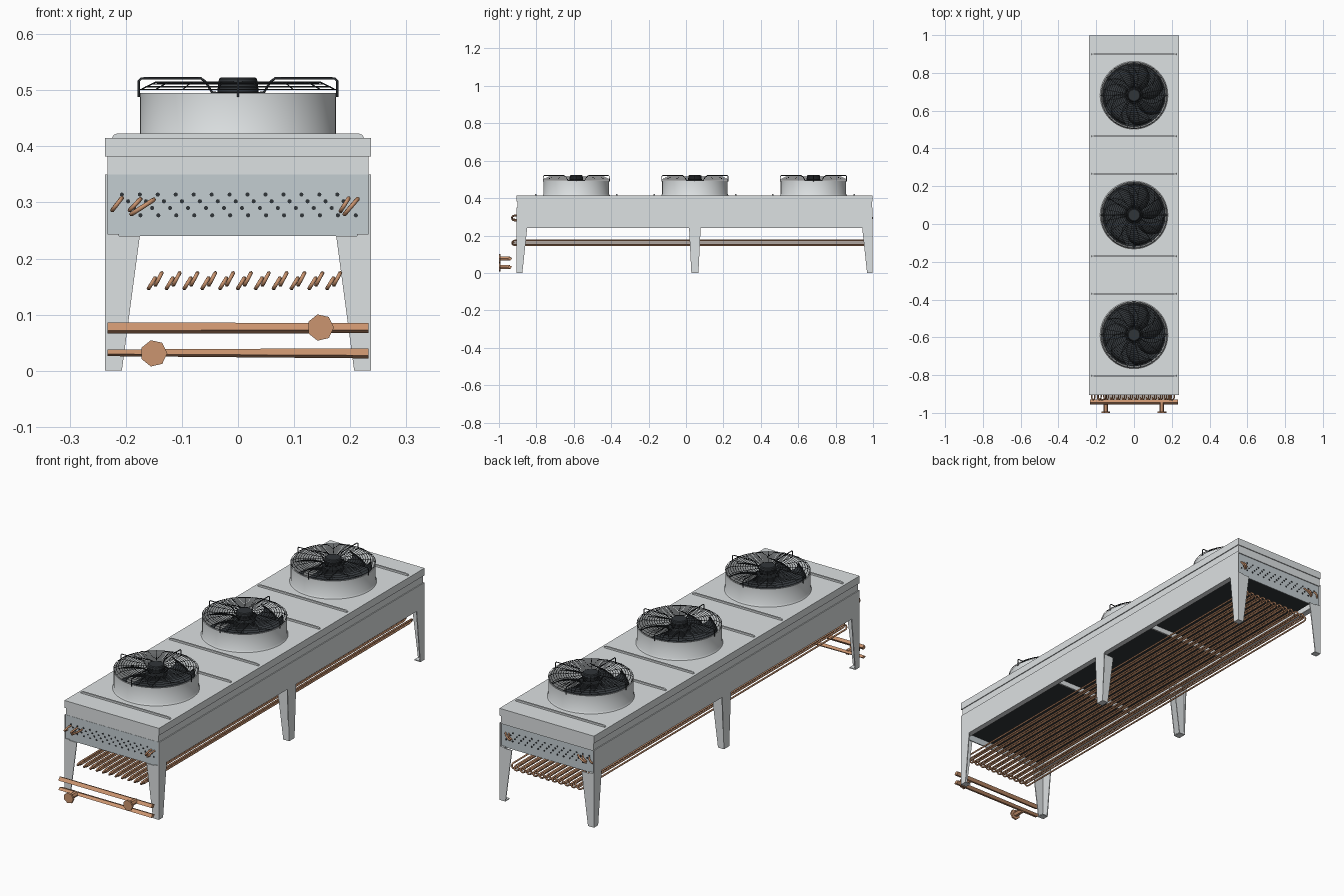
import bpy, bmesh
from math import sin, cos, pi
from mathutils import Vector

if "Cube" in bpy.data.objects:
    bpy.data.objects.remove(bpy.data.objects["Cube"])

def material(name, c):
    m = bpy.data.materials.new(name)
    m.diffuse_color = (*c, 1)
    m.use_nodes = True
    m.node_tree.nodes["Principled BSDF"].inputs["Base Color"].default_value = m.diffuse_color
    return m

PALE = material("pale_metal", (0.72, 0.75, 0.76))
PLATE = material("end_metal", (0.55, 0.61, 0.64))
BLACK = material("black", (0.03, 0.035, 0.04))
COPPER = material("copper", (0.60, 0.30, 0.16))

def finish(name, bm, mat, smooth=False):
    bmesh.ops.recalc_face_normals(bm, faces=bm.faces)
    me = bpy.data.meshes.new(name)
    bm.to_mesh(me)
    bm.free()
    ob = bpy.data.objects.new(name, me)
    bpy.context.collection.objects.link(ob)
    me.materials.append(mat)
    if smooth:
        bpy.ops.object.select_all(action='DESELECT')
        bpy.context.view_layer.objects.active = ob
        ob.select_set(True)
        bpy.ops.object.shade_smooth_by_angle(angle=0.6)
    return ob

def prism(bm, pts, axis, a, b):
    """Extrude a 2D outline along axis (0=x, 1=y, 2=z) from a to b."""
    def p3(p, d):
        q = list(p)
        q.insert(axis, d)
        return q
    lo = [bm.verts.new(p3(p, a)) for p in pts]
    hi = [bm.verts.new(p3(p, b)) for p in pts]
    bm.faces.new(lo)
    bm.faces.new(hi[::-1])
    n = len(pts)
    for i in range(n):
        bm.faces.new((lo[i], lo[(i + 1) % n], hi[(i + 1) % n], hi[i]))

def circle(cx, cy, r, n):
    return [(cx + r * cos(2 * pi * i / n), cy + r * sin(2 * pi * i / n)) for i in range(n)]

def boxes(name, items, mat):
    bm = bmesh.new()
    for x0, x1, y0, y1, z0, z1 in items:
        prism(bm, [(x0, y0), (x1, y0), (x1, y1), (x0, y1)], 2, z0, z1)
    return finish(name, bm, mat)

def lathe(name, pts, y, mat, n=48, closed=False):
    bm = bmesh.new()
    rings = [[bm.verts.new((r * cos(2 * pi * i / n), y + r * sin(2 * pi * i / n), z))
              for i in range(n)] for r, z in pts]
    pairs = list(zip(rings, rings[1:])) + ([(rings[-1], rings[0])] if closed else [])
    for a, b in pairs:
        for i in range(n):
            bm.faces.new((a[i], a[(i + 1) % n], b[(i + 1) % n], b[i]))
    if not closed:
        bm.faces.new(rings[0])
        bm.faces.new(rings[-1])
    return finish(name, bm, mat, True)

def rods(name, paths, r, mat, cyclic=False, res=1):
    cu = bpy.data.curves.new(name, 'CURVE')
    cu.dimensions = '3D'
    cu.bevel_depth, cu.bevel_resolution, cu.use_fill_caps = r, res, True
    for path in paths:
        s = cu.splines.new('POLY')
        s.points.add(len(path) - 1)
        for p, co in zip(s.points, path):
            p.co = (*co, 1)
        s.use_cyclic_u = cyclic
    tmp = bpy.data.objects.new(name + "_path", cu)
    bpy.context.collection.objects.link(tmp)
    bpy.context.view_layer.update()
    me = bpy.data.meshes.new_from_object(tmp.evaluated_get(bpy.context.evaluated_depsgraph_get()))
    bpy.data.objects.remove(tmp)
    me.name = name
    me.materials.clear()
    me.materials.append(mat)
    ob = bpy.data.objects.new(name, me)
    bpy.context.collection.objects.link(ob)
    return ob

Y0, Y1, YM, W = -0.905, 0.998, 0.0475, 0.237
FANS = [YM - 0.634, YM, YM + 0.634]

# Casing: side panels, stepped upper band and cap rim
def frame(hx, y0, y1, z0, z1, t=0.004):
    return [(-hx, -hx + t, y0, y1, z0, z1), (hx - t, hx, y0, y1, z0, z1),
            (-hx + t, hx - t, y0, y0 + t, z0, z1), (-hx + t, hx - t, y1 - t, y1, z0, z1)]

sides = []
for s in (-1, 1):
    for a, b, z0, z1 in ((W - 0.004, W, 0.24, 0.35), (W - 0.025, W - 0.004, 0.24, 0.244)):
        sides.append((min(s * a, s * b), max(s * a, s * b), Y0, Y1, z0, z1))
boxes("side_panels", sides, PALE)
boxes("upper_band", frame(0.233, Y0 + 0.004, Y1 - 0.004, 0.345, 0.385), PALE)
boxes("cap_rim", frame(W, Y0, Y1, 0.382, 0.411), PALE)
boxes("end_plates", [(-0.233, 0.233, Y0 + 0.003, Y0 + 0.008, 0.24, 0.35),
                     (-0.233, 0.233, Y1 - 0.015, Y1 - 0.010, 0.24, 0.35)], PLATE)
boxes("cross_dividers", [(-0.233, 0.233, YM + d - 0.004, YM + d + 0.004, 0.245, 0.405)
                         for d in (-0.317, 0.317)], PALE)

# Top sheet with fan openings
top = boxes("top_sheet", [(-W, W, Y0, Y1, 0.409, 0.415)], PALE)
bm = bmesh.new()
for y in FANS:
    prism(bm, circle(0, y, 0.168, 48), 2, 0.39, 0.43)
cutter = finish("opening_cutter", bm, PALE)
cutter.hide_render = True
mod = top.modifiers.new("openings", 'BOOLEAN')
mod.object, mod.operation, mod.solver = cutter, 'DIFFERENCE', 'EXACT'
bpy.context.view_layer.objects.active = top
bpy.ops.object.modifier_apply(modifier=mod.name)
bpy.data.objects.remove(cutter)

# Rounded seam ridges across the top
bm = bmesh.new()
for y in FANS:
    for d in (-0.2175, 0.2175):
        prism(bm, [(-0.225, 0.414), (0.225, 0.414), (0.222, 0.42), (0.215, 0.423),
                   (-0.215, 0.423), (-0.222, 0.42)], 1, y + d - 0.004, y + d + 0.004)
finish("top_ridges", bm, PALE)

# Finned coil block inside the casing
boxes("coil_block", [(-0.215, 0.215, Y0 + 0.01, Y1 - 0.016, 0.268, 0.325)], BLACK)

# Tube holes in both end plates
bm = bmesh.new()
for k, z in enumerate((0.314, 0.302, 0.290, 0.277)):
    for i in range(13):
        x = -0.207 + 0.032 * i + 0.011 * k
        if x < 0.215:
            prism(bm, circle(x, z, 0.0038, 8), 1, Y0 + 0.001, Y0 + 0.004)
            prism(bm, circle(x, z, 0.0038, 8), 1, Y1 - 0.011, Y1 - 0.008)
finish("tube_holes", bm, BLACK)

# Tapered folded legs
def leg(name, y, s):
    bm = bmesh.new()
    top_w, low_w = 0.062, 0.030
    face = [(W, 0.24), (W, 0), (W - low_w, 0), (W - top_w, 0.24)]
    if s:
        prism(bm, face, 1, y, y + s * 0.004)
        prism(bm, [(y, 0.24), (y, 0), (y + s * low_w, 0), (y + s * top_w * 0.9, 0.24)], 0, W - 0.004, W)
        ya, yb = sorted((y, y + s * low_w))
    else:
        prism(bm, [(y - 0.031, 0.24), (y - 0.019, 0), (y + 0.019, 0), (y + 0.031, 0.24)], 0, W - 0.004, W)
        for d in (-0.019, 0.015):
            prism(bm, face, 1, y + d, y + d + 0.004)
        ya, yb = y - 0.019, y + 0.019
    prism(bm, [(W - low_w, ya), (W, ya), (W, yb), (W - low_w, yb)], 2, 0, 0.004)
    finish(name, bm, PALE).modifiers.new("mirror", 'MIRROR')

leg("front_legs", Y0, 1)
leg("middle_legs", YM, 0)
leg("back_legs", Y1, -1)

# Fans: shroud, motor, blades, guard
for n, y in enumerate(FANS, 1):
    lathe(f"shroud_{n}", [(0.180, 0.414), (0.175, 0.422), (0.175, 0.495), (0.171, 0.495),
                          (0.166, 0.485), (0.166, 0.410)], y, PALE, closed=True)
    lathe(f"motor_{n}", [(0.046, 0.440), (0.046, 0.485), (0.030, 0.490), (0.037, 0.497),
                         (0.034, 0.520), (0.030, 0.523)], y, BLACK, 24)
    bm = bmesh.new()
    for b in range(7):
        rows = []
        for i in range(6):
            t = i / 5
            r, half = 0.043 + 0.118 * t, 0.36 - 0.06 * t
            mid = 2 * pi * b / 7 + 0.55 * t * t
            rows.append([bm.verts.new((r * cos(mid + half * u), y + r * sin(mid + half * u),
                                       0.467 + 0.018 * u)) for u in (-1, -0.33, 0.33, 1)])
        for p, q in zip(rows, rows[1:]):
            for j in range(3):
                bm.faces.new((p[j], p[j + 1], q[j + 1], q[j]))
    blades = finish(f"fan_blades_{n}", bm, BLACK, True)
    blades.modifiers.new("thickness", 'SOLIDIFY').thickness = 0.002
    gz = lambda r: 0.513 if r < 0.15 else 0.513 - 0.012 * (r - 0.15) / 0.025
    rings = [[(px, py, gz(r)) for px, py in circle(0, y, r, 40)]
             for r in [0.042 + 0.0102 * i for i in range(14)]]
    rods(f"guard_rings_{n}", rings, 0.0012, BLACK, True, 0)
    spokes = [[(r * cos(a), y + r * sin(a), gz(r) + 0.001) for r in (0.036, 0.15, 0.175)]
              for a in [2 * pi * (i + 0.5) / 16 for i in range(16)]]
    rods(f"guard_spokes_{n}", spokes, 0.0012, BLACK, False, 0)
    arm = [(0.177, 0.488), (0.177, 0.516), (0.172, 0.521), (0.066, 0.521), (0.058, 0.515),
           (0.046, 0.496), (0.030, 0.494)]
    arms = [[(r * cos(a), y + r * sin(a), z) for r, z in arm] for a in (0, pi / 2, pi, 3 * pi / 2)]
    rods(f"guard_arms_{n}", arms, 0.0022, BLACK)

# Copper tube bundle below the casing
def bend(a, b, y, d, depth, n=6):
    """U-bend from a to b (x,z), bulging along y by d*depth."""
    a, b = Vector((a[0], y, a[1])), Vector((b[0], y, b[1]))
    m, h = (a + b) / 2, (b - a) / 2
    return [m - h * cos(pi * i / n) + Vector((0, d * depth * sin(pi * i / n), 0)) for i in range(n + 1)]

loops = []
for i in range(11):
    x = -0.150 + 0.0318 * i
    for a, b in (((x - 0.009, 0.147), (x + 0.002, 0.165)), ((x + 0.003, 0.153), (x + 0.014, 0.174))):
        loops.append(bend(a, b, -0.915, -1, 0.014) + bend(b, a, 0.978, 1, 0.015))
rods("copper_tube_bundle", loops, 0.0038, COPPER, True)

# Copper return bends at the edges of the end plates
ends = [((-0.224, 0.286), (-0.207, 0.308)), ((-0.193, 0.286), (-0.174, 0.306)),
        ((-0.190, 0.279), (-0.150, 0.305)), ((0.183, 0.285), (0.197, 0.307)),
        ((0.190, 0.279), (0.213, 0.306))]
hooks = []
for a, b in ends:
    for y, d, depth in ((-0.915, -1, 0.016), (0.986, 1, 0.009)):
        u = bend(a, b, y, d, depth)
        back = Vector((0, -d * 0.02, 0))
        hooks.append([u[0] + back] + u + [u[-1] + back])
rods("copper_return_bends", hooks, 0.004, COPPER)

# Flat-sided headers, each with a stub and a faceted flange
def header(name, z, x, left, right):
    bm = bmesh.new()
    L, R = [[bm.verts.new((sx, -0.942 + 0.013 * dy, z0 + h * dz)) for dy, dz in
             ((-1, -0.4), (-0.2, 1), (1, 0.3), (0.2, -1))]
            for sx, z0, h in ((-0.233, *left), (0.233, *right))]
    bm.faces.new(L)
    bm.faces.new(R)
    for i in range(4):
        bm.faces.new((L[i], L[(i + 1) % 4], R[(i + 1) % 4], R[i]))
    prism(bm, circle(x, z, 0.012, 6), 1, -0.992, -0.942)
    prism(bm, circle(x, z, 0.024, 7), 1, -1.0, -0.992)
    finish(name, bm, COPPER)

header("upper_header", 0.077, 0.147, (0.076, 0.010), (0.076, 0.009))
header("lower_header", 0.031, -0.150, (0.032, 0.006), (0.031, 0.009))
